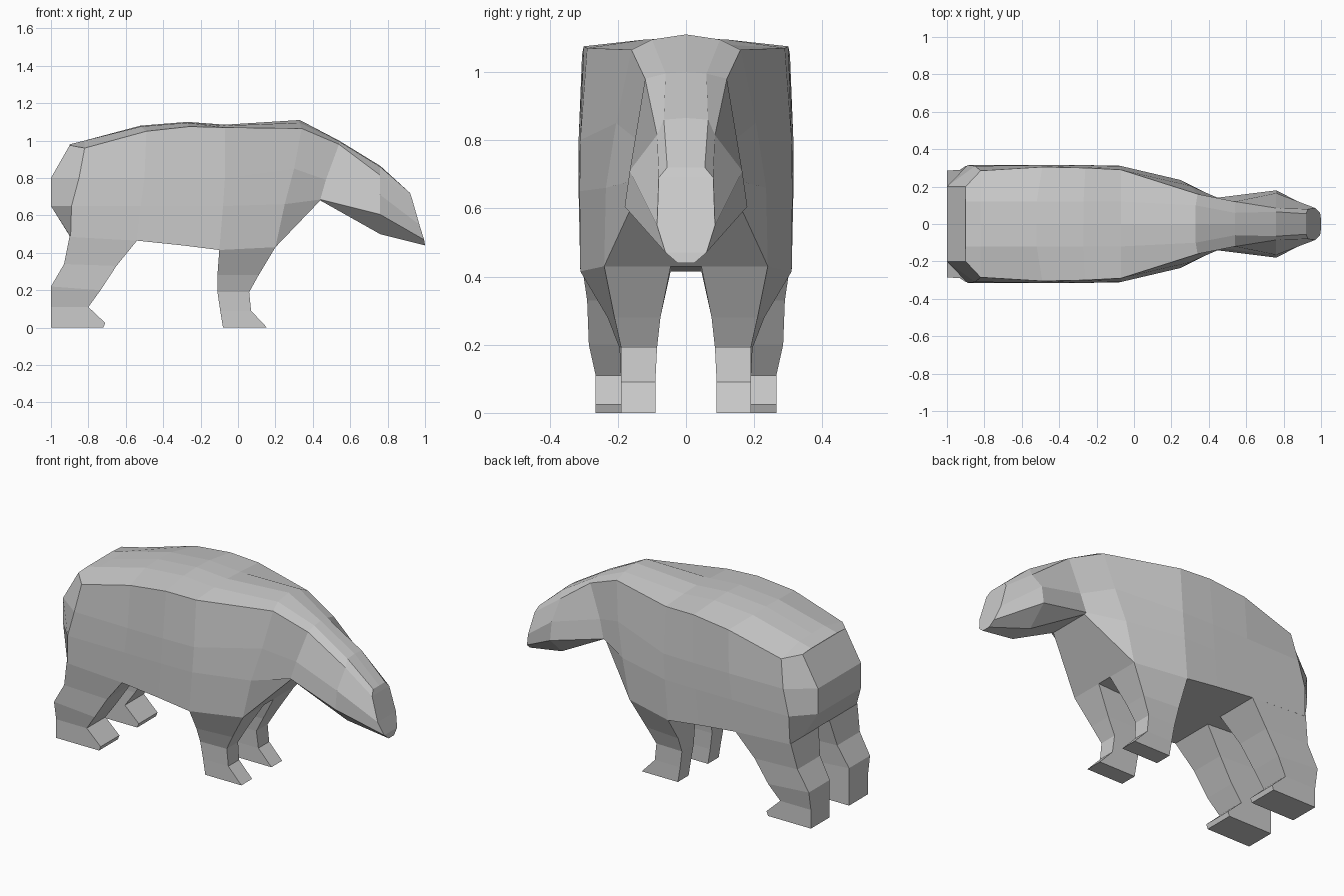
import bpy
import bmesh

cube = bpy.data.objects.get("Cube")
if cube:
    bpy.data.objects.remove(cube, do_unlink=True)

# Single plain hide colour
hide = bpy.data.materials.new("hide_grey")
hide.use_nodes = True
GREY = (0.6, 0.6, 0.6, 1.0)
hide.diffuse_color = GREY
hide.node_tree.nodes["Principled BSDF"].inputs["Base Color"].default_value = GREY


def finish(name, bm):
    """Weld, orient and link a flat shaded mesh."""
    bmesh.ops.remove_doubles(bm, verts=bm.verts, dist=0.0005)
    bmesh.ops.recalc_face_normals(bm, faces=bm.faces)
    mesh = bpy.data.meshes.new(name)
    bm.to_mesh(mesh)
    bm.free()
    mesh.materials.append(hide)
    obj = bpy.data.objects.new(name, mesh)
    bpy.context.collection.objects.link(obj)
    return obj


def half_loft(name, rings, cap=None):
    """Loft half rings (centre top to centre bottom) on both sides of y = 0."""
    bm = bmesh.new()
    for side in (1, -1):
        rows = [[bm.verts.new((x, y * side, z)) for x, y, z in r] for r in rings]
        for a, b in zip(rows, rows[1:]):
            for i in range(len(a) - 1):
                bm.faces.new((a[i], a[i + 1], b[i + 1], b[i]))
        if cap is not None:
            # close the end with a fan of horizontal bands to the centre line
            row = rows[cap]
            mids = [bm.verts.new((v.co.x, 0, v.co.z)) for v in row[2:6]]
            bm.faces.new((row[0], row[1], row[2], mids[0]))
            for i in range(3):
                bm.faces.new((row[2 + i], row[3 + i], mids[i + 1], mids[i]))
    return finish(name, bm)


def leg_pair(name, rings):
    """Four sided legs; ring = back x, z, front x, z, inner y, outer y back, front."""
    bm = bmesh.new()
    for side in (1, -1):
        rows = []
        for xb, zb, xf, zf, yi, yb, yf in rings:
            pts = ((xb, yi, zb), (xf, yi, zf), (xf, yf, zf), (xb, yb, zb))
            rows.append([bm.verts.new((x, y * side, z)) for x, y, z in pts])
        for a, b in zip(rows, rows[1:]):
            for i in range(4):
                j = (i + 1) % 4
                bm.faces.new((a[i], a[j], b[j], b[i]))
        bm.faces.new(rows[-1])
    return finish(name, bm)


# Ring order: top centre, crown, shoulder edge, mid side, low side, bottom edge, bottom centre
neck = [(.54, 0, 1.0), (.54, .06, .995), (.54, .12, .98), (.47, .13, .79),
        (.44, .14, .685), (.44, .125, .68), (.44, 0, .68)]

body = [
    [(-.90, 0, .98), (-.90, .12, .98), (-.90, .20, .975), (-1, .20, .80),
     (-1, .20, .65), (-.90, .20, .49), (-.90, 0, .49)],
    [(-.82, 0, 1.0), (-.82, .12, 1.0), (-.82, .285, .96), (-.85, .31, .80),
     (-.89, .315, .65), (-.895, .31, .485), (-.88, 0, .485)],
    [(-.52, 0, 1.08), (-.52, .12, 1.075), (-.49, .305, 1.05), (-.50, .315, .80),
     (-.52, .315, .65), (-.54, .31, .465), (-.54, 0, .465)],
    [(-.27, 0, 1.10), (-.27, .12, 1.095), (-.26, .30, 1.075), (-.27, .315, .80),
     (-.28, .315, .65), (-.30, .31, .44), (-.30, 0, .44)],
    [(-.07, 0, 1.085), (-.07, .12, 1.08), (-.07, .29, 1.07), (-.07, .31, .80),
     (-.08, .312, .65), (-.10, .31, .415), (-.10, 0, .415)],
    [(.33, 0, 1.11), (.33, .10, 1.095), (.34, .16, 1.065), (.30, .205, .85),
     (.25, .235, .66), (.20, .24, .43), (.20, 0, .43)],
    neck,
]
half_loft("body", body, cap=0)

# Head widens at the cheeks and ends in a slanted flat snout
head = [
    neck,
    [(.76, 0, .865), (.76, .065, .86), (.76, .085, .815), (.76, .165, .71),
     (.76, .18, .605), (.76, .07, .50), (.76, 0, .50)],
    [(.92, 0, .72), (.92, .055, .72), (.93, .08, .69), (.97, .085, .55),
     (.995, .06, .47), (1, .025, .44), (1, 0, .44)],
]
half_loft("head", head, cap=2)

leg_pair("front_legs", [
    (-.10, .415, .20, .43, .045, .31, .24),
    (-.11, .28, .11, .28, .075, .23, .21),
    (-.11, .19, .06, .19, .085, .195, .19),
    (-.095, .09, .07, .09, .09, .19, .19),
    (-.08, 0, .155, 0, .09, .19, .19),
])

leg_pair("hind_legs", [
    (-.90, .49, -.54, .465, .05, .31, .31),
    (-.93, .34, -.65, .33, .08, .29, .29),
    (-1, .22, -.735, .20, .09, .285, .285),
    (-1, .11, -.80, .11, .09, .265, .265),
    (-1, .025, -.71, .025, .09, .265, .265),
    (-1, 0, -.72, 0, .09, .265, .265),
])
